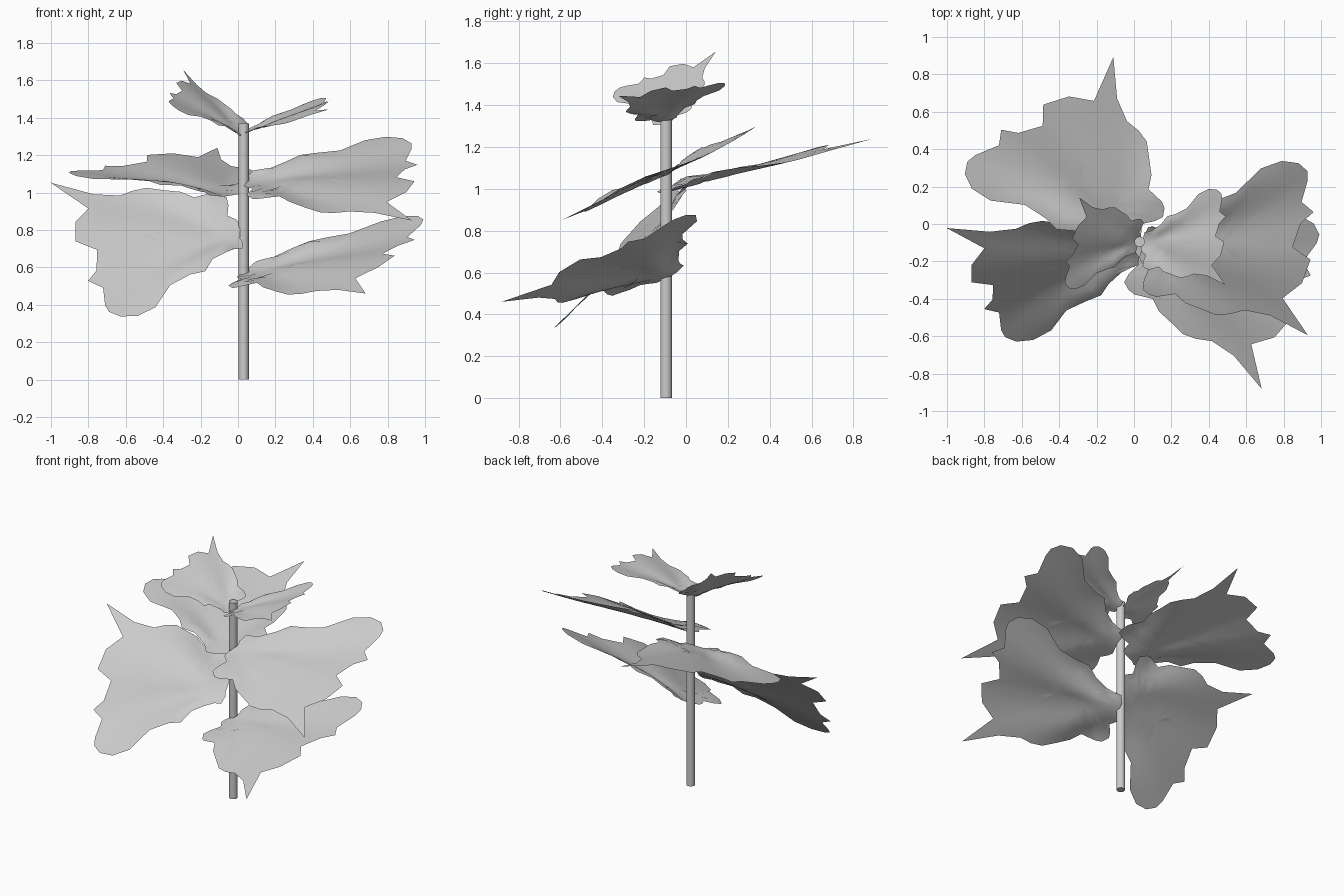
import bpy, bmesh, math
from mathutils import Vector

if "Cube" in bpy.data.objects:
    bpy.data.objects.remove(bpy.data.objects["Cube"])

# Leaf outline: pointed tip on one side, rounded lobe on the other, eared base
OUTLINE = [
    (-1.0, 1.06), (-.8, .915), (-.87, .835), (-.87, .73), (-.755, .69),
    (-.755, .59), (-.8, .535), (-.72, .50), (-.71, .40), (-.69, .36),
    (-.63, .33), (-.54, .33), (-.445, .375), (-.365, .49), (-.26, .54),
    (-.18, .56), (-.14, .625), (-.07, .67), (-.02, .69), (.02, .695),
    (.025, .735), (.01, .76), (.01, .83), (-.01, .85), (-.06, .87),
    (-.055, .92), (-.065, .957), (-.11, .978), (-.15, .98), (-.24, .955),
    (-.31, .99), (-.40, 1.01), (-.49, 1.03), (-.56, 1.02), (-.63, .995),
    (-.77, 1.0),
]
BASE, TIP, LOBE = Vector((.01, .78)), Vector((-1.0, 1.06)), Vector((-.63, .33))
CENTRE = Vector((-.38, .72))
RINGS = 7


def make_leaf(name, base, tip, lobe):
    """Place the leaf sheet by its base, tip and lobe points, with pleats and a cupped base."""
    base, tip, lobe = Vector(base), Vector(tip), Vector(lobe)
    a, b = TIP - BASE, LOBE - BASE
    det = a.x * b.y - a.y * b.x
    normal = (tip - base).cross(lobe - base).normalized()
    size = (tip - base).length

    def place(p):
        d = p - BASE
        i = (d.x * b.y - d.y * b.x) / det
        j = (a.x * d.y - a.y * d.x) / det
        ang = math.atan2(d.y, -d.x)
        pleat = .014 * math.cos(ang * 9) * min(1, d.length / .3)
        cup = .06 * min(1, abs(d.y) / .2) * math.exp(-(d.length / .4) ** 2)
        return base + (tip - base) * i + (lobe - base) * j + normal * size * (pleat + cup)

    bm = bmesh.new()
    mid = bm.verts.new(place(CENTRE))
    rings = [[bm.verts.new(place(CENTRE.lerp(Vector(p), k / RINGS))) for p in OUTLINE]
             for k in range(1, RINGS + 1)]
    n = len(OUTLINE)
    for i in range(n):
        j = (i + 1) % n
        bm.faces.new((mid, rings[0][i], rings[0][j]))
        for r0, r1 in zip(rings, rings[1:]):
            bm.faces.new((r0[i], r1[i], r1[j], r0[j]))
    for f in bm.faces:
        f.smooth = True
    bm.normal_update()
    mesh = bpy.data.meshes.new(name)
    bm.to_mesh(mesh)
    bm.free()
    bpy.context.collection.objects.link(bpy.data.objects.new(name, mesh))


# Leaves, in pairs up the stem
make_leaf("leaf_lower_right", (.04, -.09, .565), (.68, -.885, .47), (.965, .005, .865))
make_leaf("leaf_lower_left", (.01, -.13, .77), (-1.0, -.03, 1.06), (-.63, -.62, .33))
make_leaf("leaf_middle_back", (-.045, -.09, .975), (-.11, .89, 1.25), (-.905, .27, 1.095))
make_leaf("leaf_middle_right", (.05, -.11, 1.05), (.93, -.60, .86), (.88, .33, 1.28))
make_leaf("leaf_top_left", (.02, -.10, 1.31), (-.29, .14, 1.66), (-.355, -.34, 1.46))
make_leaf("leaf_top_right", (.05, -.10, 1.32), (.485, -.325, 1.45), (.445, .185, 1.50))

# Stem
bpy.ops.mesh.primitive_cylinder_add(vertices=16, radius=.028, depth=1.37,
                                    location=(.03, -.095, .685))
bpy.context.object.name = "stem"
bpy.ops.object.shade_smooth_by_angle()
